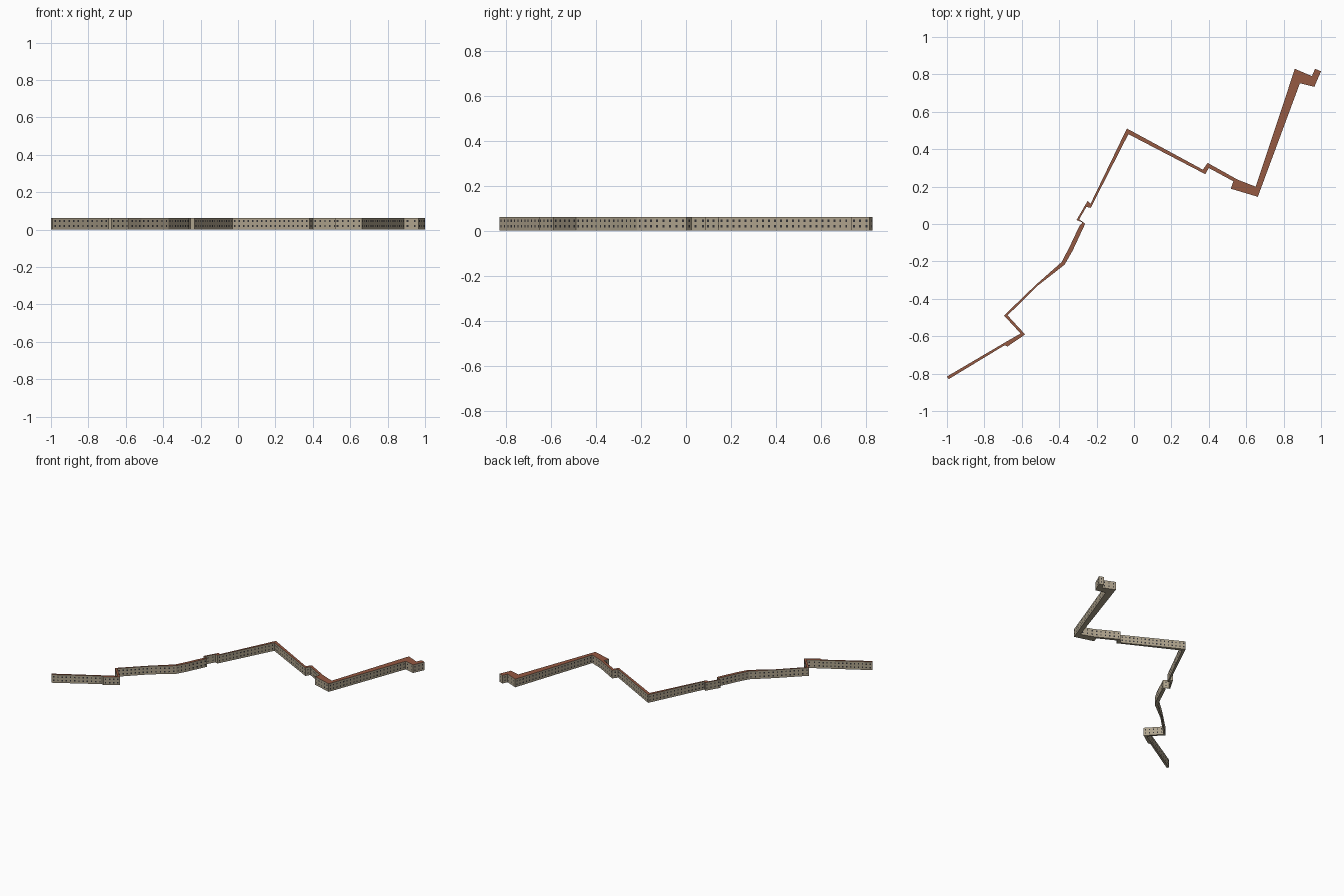
import bpy, bmesh
from mathutils import Vector

if "Cube" in bpy.data.objects:
    bpy.data.objects.remove(bpy.data.objects["Cube"])

H = 0.062

def material(name, rgb):
    m = bpy.data.materials.new(name)
    m.diffuse_color = (*rgb, 1)
    m.use_nodes = True
    m.node_tree.nodes["Principled BSDF"].inputs["Base Color"].default_value = m.diffuse_color
    return m

WALL = material("stone", (0.42, 0.36, 0.26))
ROOF = material("tile", (0.30, 0.10, 0.055))
GLASS = material("dark_glass", (0.03, 0.03, 0.035))

# footprint: north-west side left to right, then south-east side back again
NORTH = [(-1.0, -.812), (-.671, -.619), (-.606, -.582), (-.695, -.486),
         (-.526, -.323), (-.387, -.2), (-.345, -.12), (-.291, -.005),
         (-.275, .012), (-.307, .025), (-.248, .127), (-.232, .112),
         (-.038, .514), (.368, .294), (.394, .33), (.555, .24), (.651, .203),
         (.86, .833), (.951, .794), (.968, .833), (1.0, .82)]
SOUTH = [(.964, .737), (.887, .756), (.662, .149), (.518, .192), (.531, .232),
         (.4, .303), (.381, .27), (-.03, .484), (-.232, .089), (-.254, .096),
         (-.293, .029), (-.261, .005), (-.328, -.139), (-.371, -.214),
         (-.516, -.327), (-.676, -.485), (-.582, -.587), (-.676, -.651),
         (-.692, -.645), (-.991, -.826)]
outline = NORTH + SOUTH
y_mid = (max(p[1] for p in outline) + min(p[1] for p in outline)) / 2
outline = [Vector((x, y - y_mid, 0)) for x, y in outline]

def finish(bm, name, mats):
    me = bpy.data.meshes.new(name)
    bm.to_mesh(me)
    bm.free()
    for m in mats:
        me.materials.append(m)
    ob = bpy.data.objects.new(name, me)
    bpy.context.collection.objects.link(ob)
    return ob

# long terrace: extruded footprint with a flat tiled roof
bm = bmesh.new()
base = bm.faces.new([bm.verts.new(p) for p in outline])
ext = bmesh.ops.extrude_face_region(bm, geom=[base], use_keep_orig=True)
top = [v for v in ext["geom"] if isinstance(v, bmesh.types.BMVert)]
bmesh.ops.translate(bm, verts=top, vec=(0, 0, H))
bmesh.ops.recalc_face_normals(bm, faces=bm.faces)
for f in bm.faces:
    if f.calc_center_median().z > H - 0.001:
        f.material_index = 1
bmesh.ops.triangulate(bm, faces=[f for f in bm.faces if len(f.verts) > 4],
                      ngon_method='EAR_CLIP')
finish(bm, "terrace_building", [WALL, ROOF])

# two rows of small windows along every facade
bm = bmesh.new()
for a, b in zip(outline, outline[1:] + outline[:1]):
    length = (b - a).length
    n = int(length / 0.027)
    if n < 1:
        continue
    d = (b - a).normalized()
    out = Vector((-d.y, d.x, 0)) * 0.0008   # footprint runs clockwise
    for i in range(n):
        c = a + d * length * (i + 0.5) / n + out
        for z in (0.019, 0.045):
            quad = [c + d * s * 0.0045 + Vector((0, 0, z + t * 0.0055))
                    for s, t in ((1, -1), (-1, -1), (-1, 1), (1, 1))]
            bm.faces.new([bm.verts.new(p) for p in quad])
finish(bm, "windows", [GLASS])
